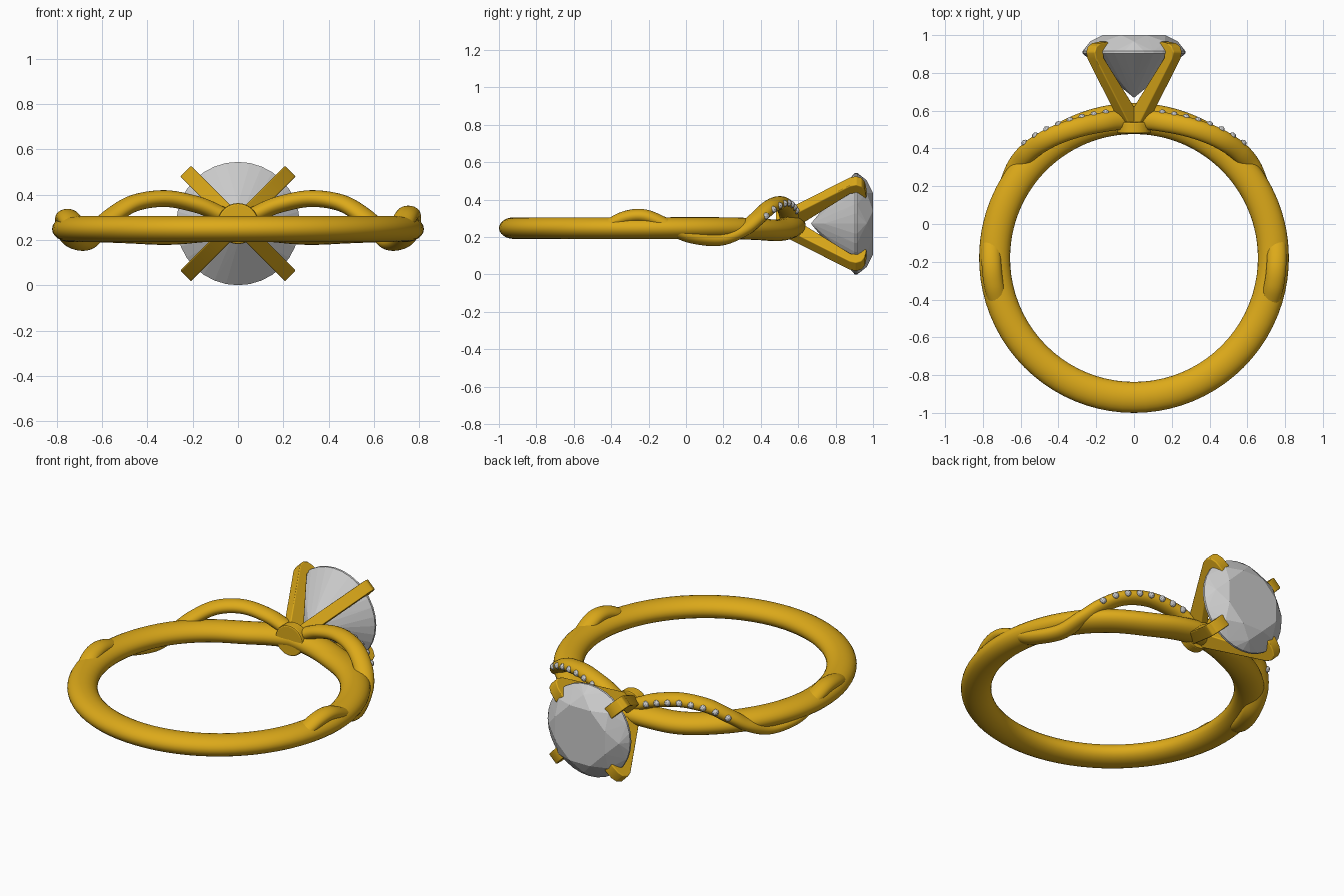
import bpy, bmesh, math
from mathutils import Vector, Matrix

if "Cube" in bpy.data.objects:
    bpy.data.objects.remove(bpy.data.objects["Cube"])

CY, CZ = -0.18, 0.272      # ring centre in y, setting axis height

gold = bpy.data.materials.new("gold")
gold.diffuse_color = (0.72, 0.4, 0.01, 1)
gold.use_nodes = True
gold.node_tree.nodes["Principled BSDF"].inputs["Base Color"].default_value = gold.diffuse_color


def make(name, bm, mat=None, smooth=False):
    bmesh.ops.recalc_face_normals(bm, faces=bm.faces[:])
    me = bpy.data.meshes.new(name)
    bm.to_mesh(me)
    bm.free()
    if mat:
        me.materials.append(mat)
    for p in me.polygons:
        p.use_smooth = smooth
    ob = bpy.data.objects.new(name, me)
    bpy.context.collection.objects.link(ob)
    return ob


def ring_point(phi, r, z, side=1):
    # phi in degrees, measured from the setting (+y)
    a = math.radians(phi)
    return Vector((side * r * math.sin(a), CY + r * math.cos(a), z))


def spline(keys, n):
    # smooth (phi, r, z) path through the keys
    k = [Vector(p) for p in keys]
    k = [2 * k[0] - k[1]] + k + [2 * k[-1] - k[-2]]
    out = []
    for i in range(1, len(k) - 2):
        for j in range(n):
            t = j / n
            a, b, c, d = k[i - 1:i + 3]
            out.append(0.5 * (2 * b + (c - a) * t + (2 * a - 5 * b + 4 * c - d) * t ** 2
                              + (3 * b - a - 3 * c + d) * t ** 3))
    out.append(k[-2])
    return out


def sweep(name, pts, rad, thick, closed=False, sides=24):
    # elliptical tube, wide axis pointing away from the ring centre
    bm = bmesh.new()
    n, rings = len(pts), []
    for i, p in enumerate(pts):
        if closed:
            t = pts[(i + 1) % n] - pts[i - 1]
        else:
            t = pts[min(i + 1, n - 1)] - pts[max(i - 1, 0)]
        t.normalize()
        u = Vector((p.x, p.y - CY, 0))
        u = (u - t * u.dot(t)).normalized()
        b = t.cross(u)
        rings.append([bm.verts.new(p + u * rad * math.cos(a) + b * thick * math.sin(a))
                      for a in (2 * math.pi * j / sides for j in range(sides))])
    for i in range(n if closed else n - 1):
        r0, r1 = rings[i], rings[(i + 1) % n]
        for j in range(sides):
            k = (j + 1) % sides
            bm.faces.new((r0[j], r0[k], r1[k], r1[j]))
    if not closed:
        bm.faces.new(rings[0])
        bm.faces.new(rings[-1])
    return make(name, bm, gold, True)


# main band, with a slight dip beside the setting
half = spline([(0, .738, .262), (12, .738, .248), (25, .738, .236), (42, .738, .243),
               (60, .738, .248), (90, .738, .248), (135, .738, .248), (180, .738, .248)], 10)
loop = [ring_point(*p) for p in half] + [ring_point(*p, -1) for p in half[-2:0:-1]]
sweep("band", loop, 0.082, 0.058, closed=True)

# twisting strands and their small stones
for side, label, bump in ((1, "right", .311), (-1, "left", .298)):
    path = spline([(2, .735, .285), (7, .735, .318), (14, .738, .355), (25, .755, .382),
                   (36, .778, .362), (45, .792, .300), (52, .788, .240), (62, .762, .190),
                   (75, .758, .207), (84, .757, .262), (93, .755, bump), (101, .755, bump - .008),
                   (109, .753, .255), (116, .748, .245)], 7)
    sweep(label + "_strand", [ring_point(*p, side) for p in path], 0.052, 0.037)
    bm = bmesh.new()
    for i in range(8):
        phi = 11 + i * 32.5 / 7
        p = min(path, key=lambda q: abs(q[0] - phi))
        q = next((a.lerp(b, (phi - a[0]) / (b[0] - a[0])) for a, b in zip(path, path[1:])
                  if a[0] <= phi <= b[0]), p)
        bmesh.ops.create_icosphere(bm, subdivisions=2, radius=0.019,
                                   matrix=Matrix.Translation(ring_point(q[0], q[1] + .047, q[2], side)))
    make(label + "_small_stones", bm)

# round base of the setting
bm = bmesh.new()
bmesh.ops.create_cone(bm, cap_ends=True, segments=48, radius1=0.09, radius2=0.09, depth=0.06,
                      matrix=Matrix.Translation((0, 0.51, CZ)) @ Matrix.Rotation(math.pi / 2, 4, 'X'))
base = make("setting_base", bm, gold)
bev = base.modifiers.new("bevel", 'BEVEL')
bev.width, bev.segments = 0.008, 2

# four hooked prongs: profile in (distance from axis, y), extruded sideways
profile = [(0, .53), (.075, .535), (.318, .875), (.328, .91), (.315, .94), (.285, .957),
           (.235, .965), (.212, .958), (.212, .945), (.262, .918), (.258, .88), (.03, .62), (0, .61)]
for i in range(4):
    a = math.radians(45 + 90 * i)
    out = Vector((math.cos(a), 0, math.sin(a)))
    across = Vector((-math.sin(a), 0, math.cos(a))) * 0.034
    bm = bmesh.new()
    v = [[bm.verts.new(Vector((0, y, CZ)) + out * r + across * s) for r, y in profile] for s in (-1, 1)]
    bm.faces.new(v[0])
    bm.faces.new(v[1][::-1])
    for j in range(len(profile)):
        k = (j + 1) % len(profile)
        bm.faces.new((v[0][j], v[1][j], v[1][k], v[0][k]))
    prong = make("prong_%d" % (i + 1), bm, gold, True)
    bev = prong.modifiers.new("bevel", 'BEVEL')
    bev.width, bev.segments = 0.012, 3
    bev.harden_normals = True

# brilliant-cut main stone: convex hull of facet rings (count, radius, y, turn)
bm = bmesh.new()
for n, r, y, turn in ((8, .178, 1.0, .5), (8, .232, .966, 0), (32, .272, .915, 0),
                      (32, .272, .903, 0), (8, .085, .738, 0), (1, 0, .668, 0)):
    for i in range(n):
        a = 2 * math.pi * (i + turn) / n
        bm.verts.new((r * math.cos(a), y, CZ + r * math.sin(a)))
bmesh.ops.convex_hull(bm, input=bm.verts[:])
bmesh.ops.dissolve_limit(bm, angle_limit=0.01, verts=bm.verts[:], edges=bm.edges[:])
make("main_stone", bm)
